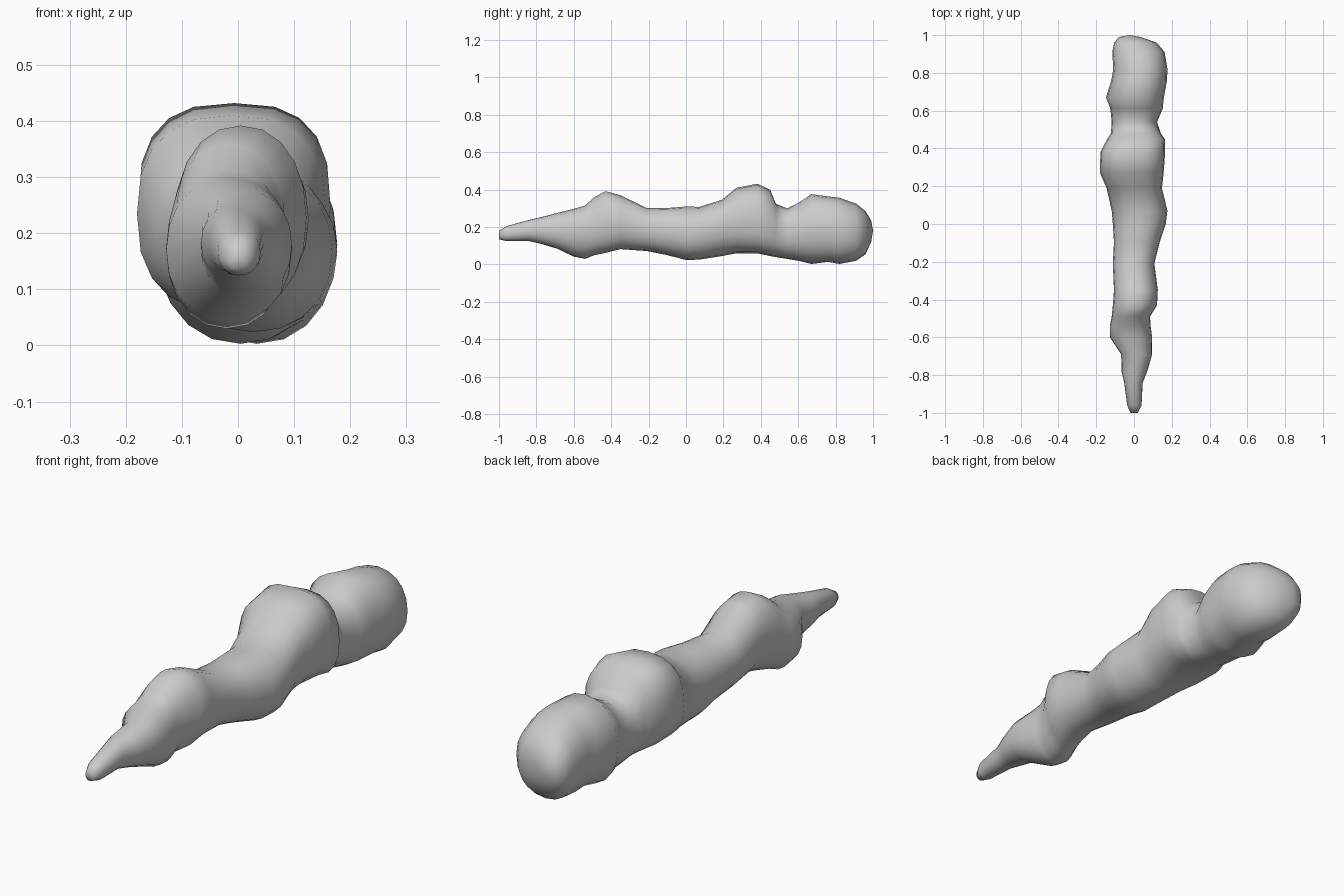
import bpy, bmesh, math

# Body profile along y: (y, z low, z high, x left, x right)
sections = [
    (-1.0, .135, .18, -.018, .02), (-.96, .125, .205, -.036, .04),
    (-.84, .125, .238, -.052, .046), (-.78, .112, .252, -.066, .07),
    (-.69, .085, .275, -.068, .096), (-.60, .042, .298, -.128, .096),
    (-.54, .03, .315, -.128, .088), (-.49, .05, .36, -.118, .085),
    (-.43, .062, .392, -.112, .122), (-.35, .082, .37, -.106, .126),
    (-.21, .072, .302, -.112, .108), (-.10, .05, .302, -.106, .135),
    (.0, .024, .31, -.112, .168), (.07, .026, .308, -.118, .177),
    (.19, .045, .345, -.145, .148), (.27, .06, .41, -.18, .157),
    (.38, .06, .432, -.178, .165), (.45, .045, .40, -.142, .163),
    (.48, .04, .325, -.122, .142), (.54, .03, .30, -.118, .122),
    (.61, .018, .335, -.125, .152), (.67, .003, .376, -.148, .158),
    (.76, .014, .364, -.12, .175), (.82, .003, .357, -.11, .177),
    (.91, .02, .325, -.115, .162), (.96, .055, .285, -.105, .12),
]
SIDES = 20


def ring(bm, y, z0, z1, x0, x1):
    # Rounded section, squarer around the broad hump
    n = 2.15 + .6 * math.exp(-((y - .36) / .12) ** 2)
    verts = []
    for i in range(SIDES):
        a = 2 * math.pi * i / SIDES
        c, s = math.cos(a), math.sin(a)
        x = (x0 + x1) / 2 + (x1 - x0) / 2 * math.copysign(abs(c) ** (2 / n), c)
        z = (z0 + z1) / 2 + (z1 - z0) / 2 * math.copysign(abs(s) ** (2 / n), s)
        verts.append(bm.verts.new((x, y, z)))
    return verts


bm = bmesh.new()
rings = [ring(bm, *s) for s in sections]
# Blunt rear end
rings.append(ring(bm, .99, .12, .235, -.08, .035))
for a, b in zip(rings, rings[1:]):
    for i in range(SIDES):
        j = (i + 1) % SIDES
        bm.faces.new((a[i], a[j], b[j], b[i]))
# Close both ends with fans
for loop, co in ((rings[0], (0, -1.0, .157)), (rings[-1], (-.025, 1.0, .18))):
    tip = bm.verts.new(co)
    for i in range(SIDES):
        bm.faces.new((loop[i], loop[(i + 1) % SIDES], tip))
bmesh.ops.recalc_face_normals(bm, faces=bm.faces)
for f in bm.faces:
    f.smooth = True

mesh = bpy.data.meshes.new("lumpy_body")
bm.to_mesh(mesh)
bm.free()
body = bpy.data.objects.new("lumpy_body", mesh)
bpy.context.collection.objects.link(body)
